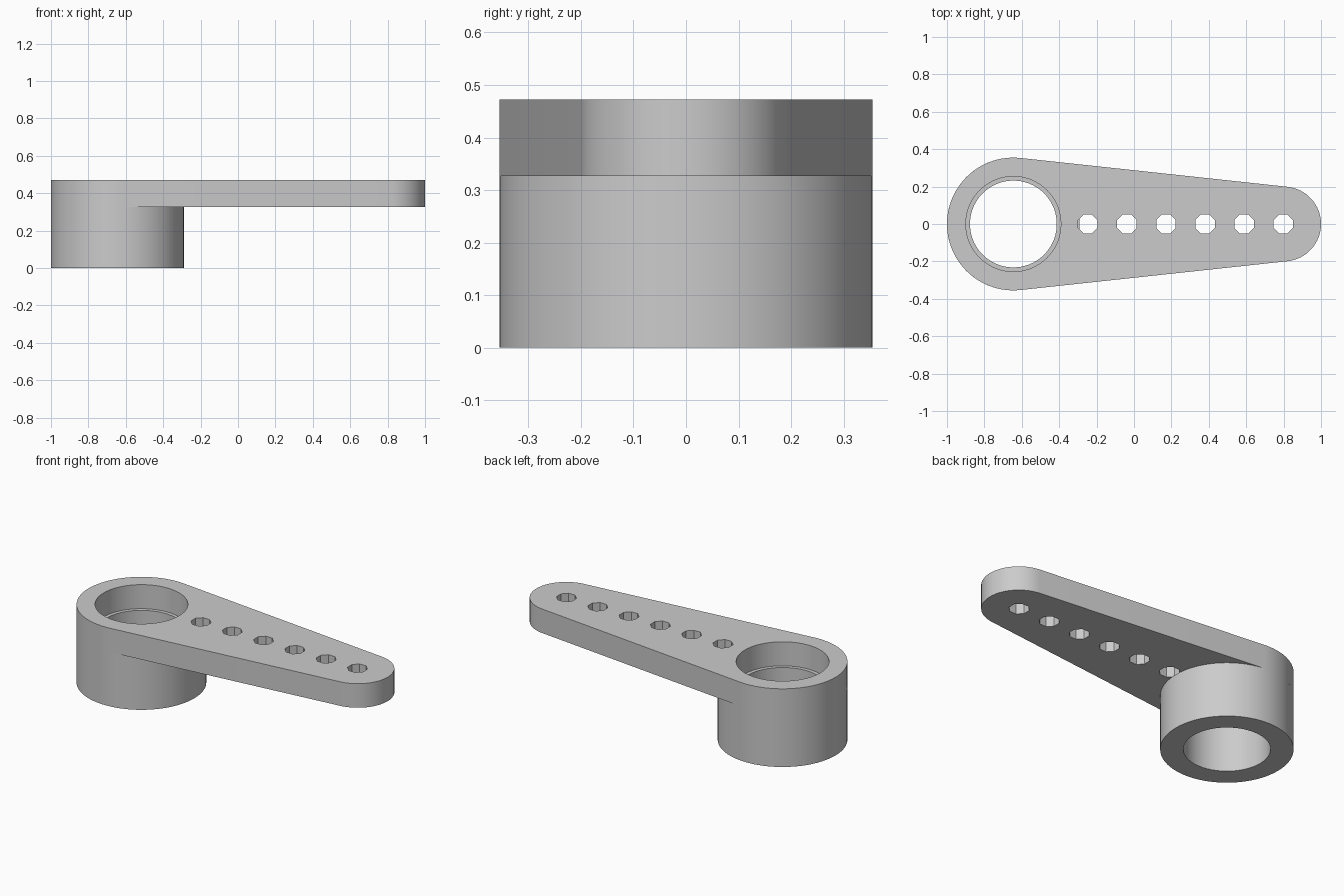
import bpy
import bmesh
from math import sin, cos, pi, asin

cube = bpy.data.objects.get("Cube")
if cube:
    bpy.data.objects.remove(cube, do_unlink=True)

# Main dimensions
HUB_X, HUB_R = -0.645, 0.355
TIP_X, TIP_R = 0.8, 0.2
BORE_R, RECESS_R = 0.232, 0.254
ARM_BOTTOM, TOP = 0.327, 0.472

grey = bpy.data.materials.new("plain grey")
grey.use_nodes = True
colour = (0.6, 0.6, 0.6, 1)
grey.diffuse_color = colour
grey.node_tree.nodes["Principled BSDF"].inputs["Base Color"].default_value = colour


def arc(x, r, start, end, steps):
    angles = [start + (end - start) * i / steps for i in range(steps + 1)]
    return [(x + r * cos(a), r * sin(a)) for a in angles]


def ring(x, r, sides, turn=0):
    return arc(x, r, turn, turn + 2 * pi, sides)[:-1]


def plate(name, loops, z0, z1):
    """Solid plate from an outline loop followed by hole loops."""
    curve = bpy.data.curves.new(name, "CURVE")
    curve.dimensions = "2D"
    curve.fill_mode = "BOTH"
    curve.extrude = (z1 - z0) / 2
    for loop in loops:
        spline = curve.splines.new("POLY")
        spline.points.add(len(loop) - 1)
        for point, (x, y) in zip(spline.points, loop):
            point.co = (x, y, 0, 1)
        spline.use_cyclic_u = True
    obj = bpy.data.objects.new(name, curve)
    bpy.context.collection.objects.link(obj)
    bpy.ops.object.select_all(action="DESELECT")
    obj.select_set(True)
    bpy.context.view_layer.objects.active = obj
    bpy.ops.object.convert(target="MESH")
    obj = bpy.context.view_layer.objects.active

    # Weld the caps to the walls
    bm = bmesh.new()
    bm.from_mesh(obj.data)
    bmesh.ops.remove_doubles(bm, verts=bm.verts, dist=1e-5)
    bmesh.ops.translate(bm, verts=bm.verts, vec=(0, 0, (z0 + z1) / 2))
    bmesh.ops.recalc_face_normals(bm, faces=bm.faces)
    bm.to_mesh(obj.data)
    bm.free()
    obj.data.materials.clear()
    obj.data.materials.append(grey)
    bpy.ops.object.shade_smooth_by_angle(angle=pi / 6)
    return obj


# Tapered arm: two round ends joined by tangent sides, with recess and holes
tangent = pi / 2 - asin((HUB_R - TIP_R) / (TIP_X - HUB_X))
outline = arc(TIP_X, TIP_R, -tangent, tangent, 32)
outline += arc(HUB_X, HUB_R, tangent, 2 * pi - tangent, 48)
holes = [ring(-0.247 + 0.209 * i, 0.056, 8, pi / 8) for i in range(6)]
plate("arm", [outline, ring(HUB_X, RECESS_R, 72)] + holes, ARM_BOTTOM, TOP)

# Hub sleeve below the arm; its narrower bore leaves a ledge in the recess
plate("hub", [ring(HUB_X, HUB_R, 80), ring(HUB_X, BORE_R, 72)], 0, ARM_BOTTOM)
